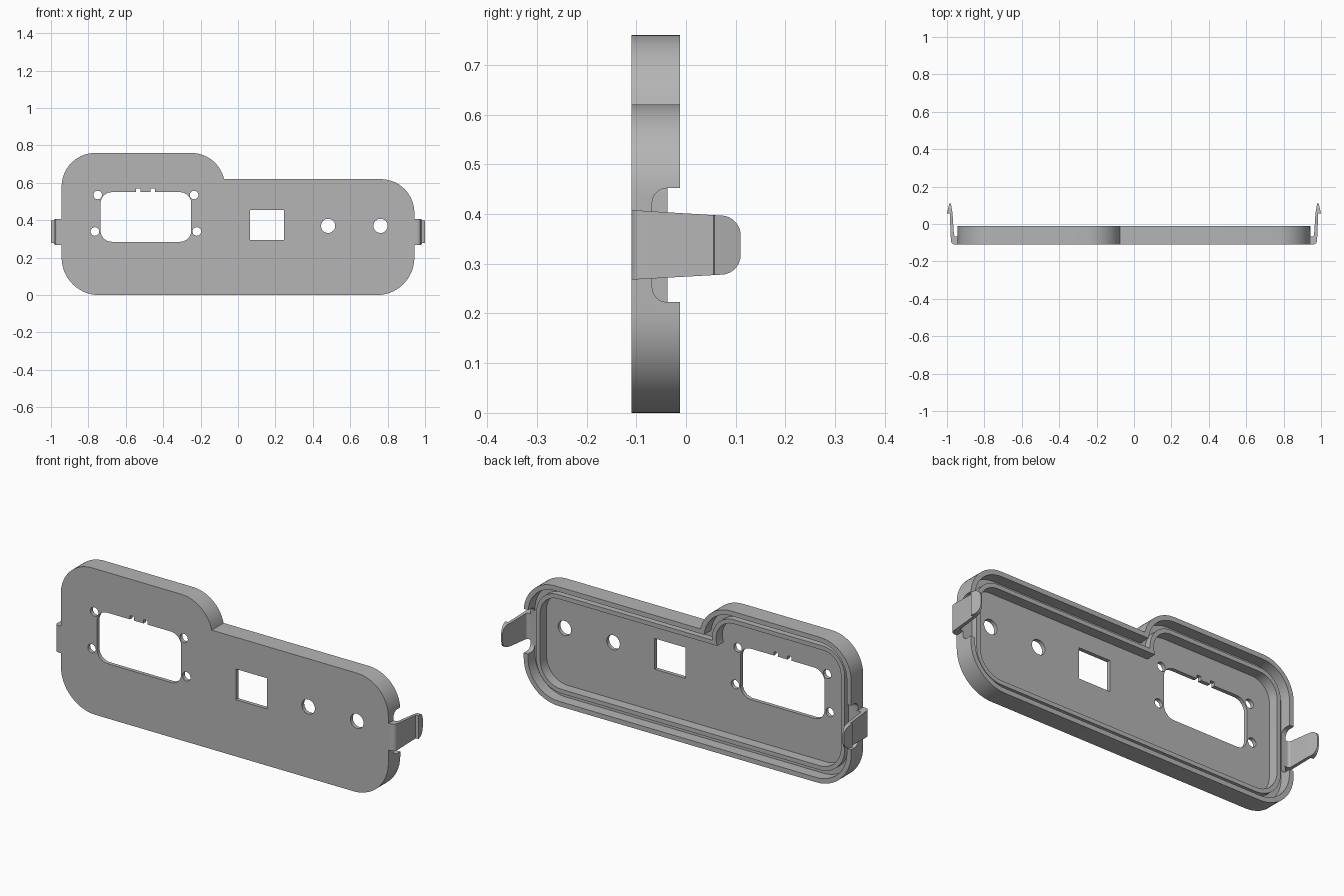
import bpy, bmesh
from math import sin, cos, asin, radians, pi

if "Cube" in bpy.data.objects:
    bpy.data.objects.remove(bpy.data.objects["Cube"])

grey = bpy.data.materials.new("plain_grey")
grey.use_nodes = True
colour = (0.46, 0.46, 0.46, 1)
grey.diffuse_color = colour
for node in grey.node_tree.nodes:
    if node.type == 'BSDF_PRINCIPLED':
        node.inputs["Base Color"].default_value = colour

HALF, FRONT, RIM = 0.943, -0.11, -0.012


def arc(cx, cz, r, a0, a1, n=14):
    """Points on an arc, angles in degrees."""
    angles = [radians(a0 + (a1 - a0) * i / n) for i in range(n + 1)]
    return [(cx + r * cos(a), cz + r * sin(a)) for a in angles]


def rounded(x0, x1, z0, z1, r):
    return (arc(x1 - r, z0 + r, r, -90, 0) + arc(x1 - r, z1 - r, r, 0, 90)
            + arc(x0 + r, z1 - r, r, 90, 180) + arc(x0 + r, z0 + r, r, 180, 270))


def box(x0, x1, z0, z1):
    return [(x0, z0), (x1, z0), (x1, z1), (x0, z1)]


def sweep(name, rings):
    """Closed solid through a list of matching rings of 3D points."""
    bm = bmesh.new()
    loops = [[bm.verts.new(p) for p in ring] for ring in rings]
    for a, b in zip(loops, loops[1:]):
        for i in range(len(a)):
            j = (i + 1) % len(a)
            bm.faces.new((a[i], a[j], b[j], b[i]))
    bm.faces.new(loops[0])
    bm.faces.new(loops[-1])
    bmesh.ops.recalc_face_normals(bm, faces=bm.faces)
    mesh = bpy.data.meshes.new(name)
    bm.to_mesh(mesh)
    bm.free()
    mesh.materials.append(grey)
    obj = bpy.data.objects.new(name, mesh)
    bpy.context.collection.objects.link(obj)
    return obj


def prism(name, pts, axis, lo, hi):
    """Extrude a 2D profile along the given axis."""
    def place(p, t):
        c = list(p)
        c.insert(axis, t)
        return c
    return sweep(name, [[place(p, t) for p in pts] for t in (lo, hi)])


def activate(obj):
    bpy.ops.object.select_all(action='DESELECT')
    obj.select_set(True)
    bpy.context.view_layer.objects.active = obj


def boolean(obj, tool, operation='DIFFERENCE'):
    activate(obj)
    mod = obj.modifiers.new("cut", 'BOOLEAN')
    mod.operation, mod.solver, mod.object = operation, 'EXACT', tool
    bpy.ops.object.modifier_apply(modifier=mod.name)
    bpy.data.objects.remove(tool)


def outline(d):
    """Panel outline, inset by d: long body with a taller hump at one end."""
    low, hump = 0.2 - d, 0.18 - d
    step = asin((0.04 - d) / hump) * 180 / pi
    return (arc(HALF - 0.2, 0.2, low, -90, 0)
            + arc(HALF - 0.18, 0.44, hump, 0, 90)
            + arc(-0.25, 0.58, hump, step, 90)
            + arc(-HALF + 0.18, 0.58, hump, 90, 180)
            + arc(-HALF + 0.2, 0.2, low, 180, 270))


# Panel: front plate, outer wall, groove and lower inner ridge
section = [(0, FRONT), (0, RIM), (0.025, RIM), (0.025, -0.07),
           (0.055, -0.07), (0.055, -0.037), (0.077, -0.037), (0.077, -0.09)]
panel = sweep("panel", [[(x, y, z) for x, z in outline(d)] for d, y in section])

# Openings through the plate: display window with two slots, port, holes
openings = [rounded(-0.735, -0.25, 0.285, 0.55, 0.06), box(0.065, 0.245, 0.295, 0.455)]
openings += [box(x - 0.012, x + 0.012, 0.53, 0.57) for x in (-0.533, -0.455)]
holes = [(-0.75, 0.535, 0.023), (-0.235, 0.535, 0.023), (-0.765, 0.34, 0.023),
         (-0.22, 0.34, 0.023), (0.482, 0.37, 0.038), (0.762, 0.37, 0.038)]
openings += [arc(x, z, r, 0, 345, 23) for x, z, r in holes]
for pts in openings:
    boolean(panel, prism("opening_cutter", pts, 1, -0.2, -0.06))

# Notches in the outer wall behind the clips
notch = ([(0.05, 0.223), (0.05, 0.452)] + arc(-0.038, 0.422, 0.03, 90, 180)
         + arc(-0.038, 0.253, 0.03, 180, 270))
for side in (-1, 1):
    boolean(panel, prism("notch_cutter", notch, 0, side * 0.905, side * 1.1))

# Side clips: bent spring arm with outward barb, tapered with rounded tip
profile = ([(0.935, FRONT)] + arc(0.957, FRONT + 0.022, 0.022, -90, 0, 8)
           + [(0.985, 0.055), (1.0, 0.057), (0.987, 0.11), (0.979, 0.11),
              (0.97, 0.055), (0.963, -0.055)]
           + arc(0.951, -0.055, 0.012, 0, -90, 6) + [(0.935, -0.067)])
clips = prism("side_clips", profile, 2, 0.2, 0.5)
side_shape = ([(-0.15, 0.408), (-0.15, 0.268), (FRONT, 0.268)]
              + arc(0.07, 0.318, 0.04, -90, 0) + arc(0.07, 0.357, 0.04, 0, 90)
              + [(FRONT, 0.408)])
boolean(clips, prism("clip_cutter", side_shape, 0, 0.8, 1.1), 'INTERSECT')
mirror = clips.modifiers.new("both_sides", 'MIRROR')
mirror.use_axis[0] = True
activate(clips)
bpy.ops.object.modifier_apply(modifier=mirror.name)

for obj in (panel, clips):
    activate(obj)
    bpy.ops.object.shade_smooth_by_angle(angle=radians(30))
